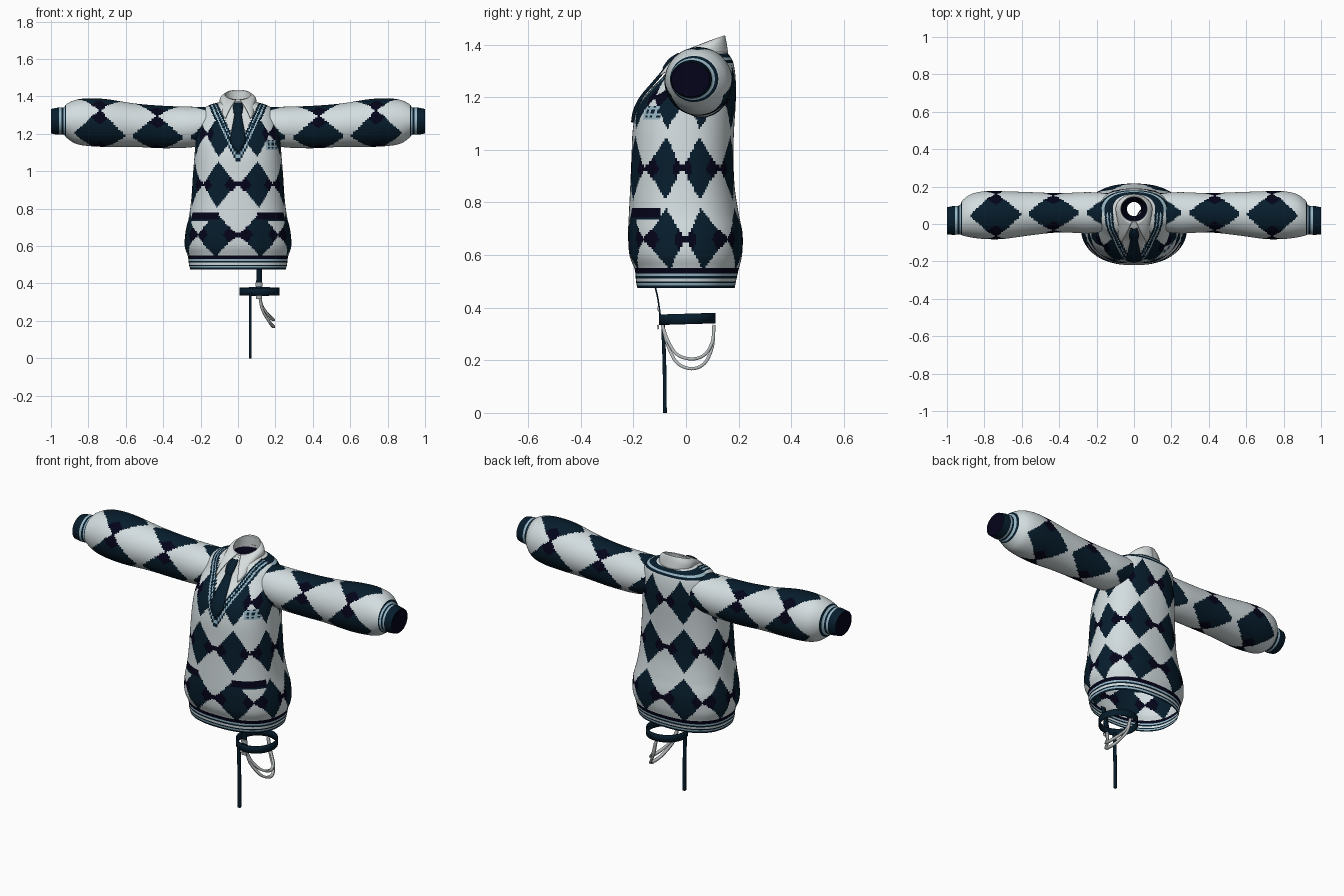
import bpy, bmesh
from math import sin, cos, pi, copysign, floor

cube = bpy.data.objects.get("Cube")
if cube:
    bpy.data.objects.remove(cube)


def material(name, rgb):
    m = bpy.data.materials.new(name)
    m.use_nodes = True
    m.diffuse_color = (*rgb, 1)
    bsdf = m.node_tree.nodes["Principled BSDF"]
    bsdf.inputs["Base Color"].default_value = (*rgb, 1)
    bsdf.inputs["Roughness"].default_value = 1
    bsdf.inputs["Specular IOR Level"].default_value = 0
    return m


KNIT, TEAL, NAVY, BLUE, SILVER, SHIRT = range(6)
MATS = [material("pale_knit", (0.65, 0.72, 0.74)),
        material("dark_teal", (0.002, 0.012, 0.025)),
        material("dark_navy", (0.001, 0.001, 0.010)),
        material("light_blue", (0.32, 0.48, 0.56)),
        material("silver", (0.46, 0.48, 0.49)),
        material("shirt_white", (0.68, 0.72, 0.72))]


def spline(keys, s):
    """Smooth curve through a list of tuples; s counts keys."""
    i = min(int(s), len(keys) - 2)
    t = s - i
    a, b, c, d = (keys[max(0, min(len(keys) - 1, i + k))] for k in (-1, 0, 1, 2))
    return [q + t * ((r - p) / 2 + t * ((2 * p - 5 * q + 4 * r - w) / 2
            + t * (3 * q - p - 3 * r + w) / 2)) for p, q, r, w in zip(a, b, c, d)]


def grid(name, point, nu, nv, rule, wrap=True, cap=None, thick=0, mirror=False):
    """Surface from point(u, v), with u and v in 0..1; rule(u, centre) picks the colour."""
    bm = bmesh.new()
    cols = nu if wrap else nu + 1
    rows = [[bm.verts.new(point(i / nu, j / nv)) for i in range(cols)] for j in range(nv + 1)]
    for j in range(nv):
        for i in range(nu):
            k = (i + 1) % cols
            f = bm.faces.new((rows[j][i], rows[j][k], rows[j + 1][k], rows[j + 1][i]))
            f.material_index = rule((i + 0.5) / nu, f.calc_center_median())
    if cap is not None:
        bm.faces.new(rows[-1]).material_index = cap
    bmesh.ops.recalc_face_normals(bm, faces=bm.faces)
    me = bpy.data.meshes.new(name)
    bm.to_mesh(me)
    bm.free()
    for m in MATS:
        me.materials.append(m)
    ob = bpy.data.objects.new(name, me)
    bpy.context.collection.objects.link(ob)
    if thick:
        mod = ob.modifiers.new("thickness", 'SOLIDIFY')
        mod.thickness, mod.offset = thick, 0
    if mirror:
        ob.modifiers.new("mirror", 'MIRROR')
    bpy.ops.object.select_all(action='DESELECT')
    bpy.context.view_layer.objects.active = ob
    ob.select_set(True)
    bpy.ops.object.shade_smooth_by_angle(angle=0.9)


def argyle(across, along):
    """Diamonds on whole numbers, darker where neighbours meet."""
    du = abs(across - floor(across + 0.5))
    dv = abs(along - floor(along + 0.5))
    if du / 0.52 + dv / 0.45 > 1:
        return KNIT
    return NAVY if (0.5 - du) / 0.3 + dv / 0.3 < 1 else TEAL


# Knitted body: height, half width, front y, back y
BODY = [(0.475, 0.255, -0.185, 0.185), (0.50, 0.262, -0.19, 0.19), (0.545, 0.268, -0.195, 0.20),
        (0.60, 0.285, -0.215, 0.213), (0.68, 0.28, -0.22, 0.215), (0.76, 0.262, -0.217, 0.20),
        (0.86, 0.249, -0.212, 0.185), (0.98, 0.241, -0.207, 0.18), (1.08, 0.233, -0.202, 0.183),
        (1.16, 0.226, -0.185, 0.188), (1.22, 0.217, -0.145, 0.19), (1.28, 0.205, -0.092, 0.188),
        (1.33, 0.188, -0.055, 0.18), (1.355, 0.15, -0.03, 0.168), (1.37, 0.1, 0.0, 0.155),
        (1.38, 0.078, 0.01, 0.147)]
HEM = ((0.484, TEAL), (0.494, BLUE), (0.50, TEAL), (0.513, KNIT), (0.519, TEAL), (0.528, BLUE), (0.548, NAVY))


def neck_width(z):
    return 0.158 * max(0, (z - 1.045) / 0.31) ** 0.85


def in_shirt(x, y, z):
    if y < 0.06:
        return abs(x) < neck_width(z) - 0.052
    return z > 1.366


def body_point(u, v):
    z, w, front, back = spline(BODY, v * (len(BODY) - 1))
    a = 2 * pi * u
    sx, sy = (copysign(abs(t) ** 0.85, t) for t in (sin(a), -cos(a)))
    x, y = w * sx, (front + back) / 2 + (back - front) / 2 * sy
    if in_shirt(x, y, z):
        y += 0.008 if y < 0.06 else 0
    return x, y, z


def body_colour(u, c):
    x, y, z = c
    # Striped hem
    for top, colour in HEM:
        if z < top:
            return colour
    # Neckline bands around the shirt
    if in_shirt(x, y, z):
        return SHIRT
    if y < 0.06:
        gap = neck_width(z) - abs(x)
        if z > 1.045 and gap > 0:
            return BLUE if 0.012 < gap < 0.022 or 0.034 < gap < 0.04 else TEAL
    elif z > 1.33:
        return BLUE if 1.343 < z < 1.352 else TEAL
    # Pocket edges and chest pocket
    if y < -0.1:
        if 0.735 < z < 0.778 and 0.1 < abs(x) < 0.255:
            return NAVY if z > 0.745 else TEAL
        if 0.15 < x < 0.215 and 1.115 < z < 1.165:
            return BLUE if int(x * 100) % 2 or int(z * 100) % 2 else TEAL
    # Diamonds, drawn closer together at the side seams
    d = (2 * u % 1) / 2 - 0.25
    squeeze = 0.18 * sin(8 * pi * d) if abs(d) < 0.125 else 0
    return argyle(u * 8 - 0.5 + squeeze, (z - 0.66) / 0.27)


grid("sweater_body", body_point, 184, 150, body_colour)

# Sleeves: x, bottom, top, front y, back y
SLEEVE = [(0.14, 1.15, 1.345, -0.04, 0.165), (0.25, 1.128, 1.345, -0.05, 0.17),
          (0.40, 1.123, 1.35, -0.045, 0.165), (0.55, 1.13, 1.362, -0.06, 0.17),
          (0.70, 1.13, 1.385, -0.08, 0.175), (0.80, 1.135, 1.39, -0.08, 0.175),
          (0.87, 1.148, 1.381, -0.072, 0.16), (0.915, 1.178, 1.36, -0.062, 0.128),
          (0.932, 1.195, 1.342, -0.056, 0.10), (0.965, 1.196, 1.34, -0.058, 0.096),
          (1.0, 1.202, 1.333, -0.055, 0.09)]


def sleeve_point(u, v):
    x, low, top, front, back = spline(SLEEVE, v * (len(SLEEVE) - 1))
    a = 2 * pi * u
    return x, (front + back) / 2 - (back - front) / 2 * sin(a), (low + top) / 2 + (top - low) / 2 * cos(a)


def sleeve_colour(u, c):
    x = c.x
    if x > 0.92:
        return BLUE if 0.945 < x < 0.955 or 0.925 < x < 0.935 else TEAL
    return argyle(u * 3, (x - 0.43) / 0.31) if x < 0.89 else KNIT


grid("sleeves", sleeve_point, 96, 120, sleeve_colour, cap=NAVY, mirror=True)


# Shirt collar: upright band, folded wings and dark lining below
def collar_top(a):
    return 0.07 * sin(a), 0.08 - 0.066 * cos(a), 1.383 + 0.026 * (1 - cos(a))


def band_point(u, v):
    x, y, z = collar_top(2 * pi * u)
    return x * (1.08 - 0.08 * v), 0.08 + (y - 0.08) * (1.05 - 0.05 * v), 1.365 + (z - 1.365) * v


def wing_point(u, v):
    a = 0.14 + (pi - 0.14) * u
    x, y, z = collar_top(a)
    f = max(0, cos(a)) ** 3
    low = (0.095 * sin(a) + 0.055 * f, 0.08 - 0.078 * cos(a) - 0.105 * f, 1.365 - 0.085 * f)
    bulge = 0.01 * sin(pi * v)
    p = [s + (t - s) * v for s, t in zip((x, y, z), low)]
    return p[0] + bulge * sin(a), p[1] - bulge * max(cos(a), 0), p[2] + bulge * 0.6


def lining_point(u, v):
    a, r = 2 * pi * u, 0.078 - 0.04 * v
    return r * sin(a), 0.08 - r * cos(a), 1.368 - 0.12 * v


def plain(colour):
    return lambda u, c: colour


grid("collar_band", band_point, 40, 3, plain(SHIRT))
grid("collar_wings", wing_point, 28, 8, plain(SHIRT), wrap=False, thick=0.005, mirror=True)
grid("neck_lining", lining_point, 32, 2, plain(NAVY))

# Necktie lying on the chest: height, half width, y
TIE = [(1.365, 0.017, -0.028), (1.345, 0.025, -0.06), (1.315, 0.022, -0.083), (1.30, 0.018, -0.088),
       (1.25, 0.027, -0.13), (1.20, 0.036, -0.172), (1.15, 0.037, -0.197), (1.105, 0.003, -0.205)]


def tie_point(u, v):
    z, w, y = spline(TIE, v * (len(TIE) - 1))
    return (2 * u - 1) * w, y + 0.006 * (2 * u - 1) ** 2, z


grid("necktie", tie_point, 6, 28, plain(TEAL), wrap=False, thick=0.008)


# Hanging straps, leg band and chains
def strap(name, keys, width, colour, thick=0.006, steps=20):
    def point(u, v):
        x, y, z = spline(keys, v * (len(keys) - 1))
        return x + (u - 0.5) * width, y, z
    grid(name, point, 1, steps, plain(colour), wrap=False, thick=thick)


def leg_band_point(u, v):
    a = 2 * pi * u
    y = 0.005 - 0.105 * cos(a)
    return 0.115 + 0.105 * sin(a), y, 0.337 + 0.04 * v + 0.03 * y


grid("leg_band", leg_band_point, 32, 2, plain(TEAL), thick=0.006)
strap("upper_strap", [(0.115, -0.125, 0.51), (0.113, -0.108, 0.44), (0.112, -0.098, 0.37)], 0.03, TEAL)
strap("lower_strap", [(0.066, -0.088, 0.35), (0.066, -0.082, 0.18), (0.066, -0.08, 0.0)], 0.014, TEAL, 0.014)
strap("buckle", [(0.112, -0.106, 0.405), (0.112, -0.104, 0.385)], 0.036, SILVER)
strap("buckle_lower", [(0.112, -0.107, 0.335), (0.112, -0.105, 0.318)], 0.03, SILVER)
for label, low in (("inner", 0.205), ("outer", 0.168)):
    drop = 0.335 - low
    path = [(0.115 + 0.075 * d * d, y, 0.335 - drop * d) for y, d in
            ((-0.09, 0), (-0.07, 0.45), (-0.035, 0.86), (0.02, 1), (0.07, 0.88), (0.1, 0.5), (0.106, 0))]
    strap("chain_" + label, path, 0.014, SILVER, 0.012, steps=36)
